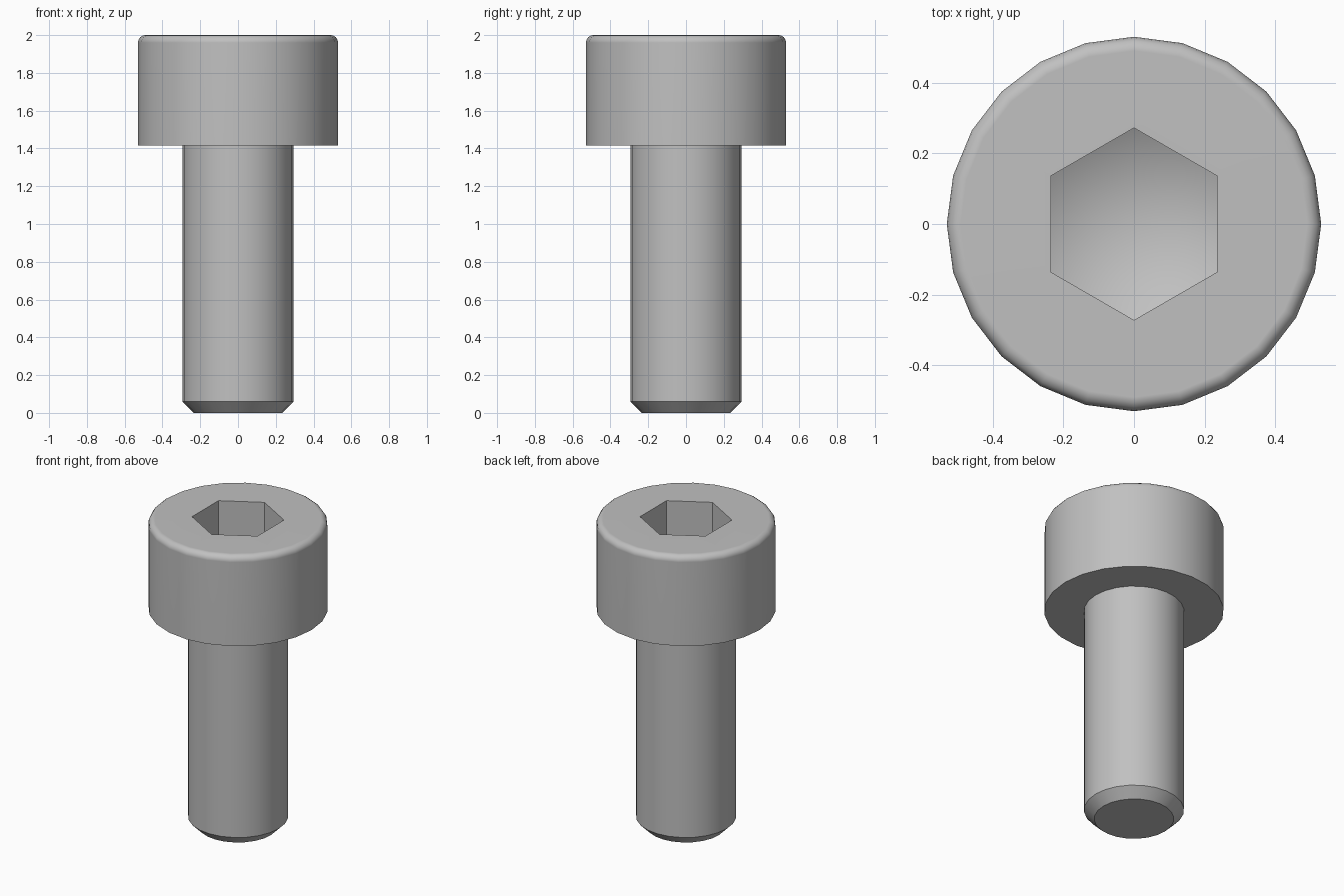
import bpy, bmesh, math

if "Cube" in bpy.data.objects:
    bpy.data.objects.remove(bpy.data.objects["Cube"])

SIDES = 24
HEAD_R, SHANK_R, TIP_R = 0.53, 0.295, 0.235
HEAD_BOTTOM, TOP, FILLET = 1.415, 2.0, 0.04
HEX_R, SOCKET_DEPTH, CONE_DEPTH = 0.272, 0.29, 0.157

steel = bpy.data.materials.new("steel grey")
steel.diffuse_color = (0.53, 0.53, 0.53, 1)
steel.use_nodes = True
steel.node_tree.nodes["Principled BSDF"].inputs["Base Color"].default_value = steel.diffuse_color

bm = bmesh.new()


def ring(r, z, n=SIDES, start=0.0):
    return [bm.verts.new((r * math.cos(start + i * math.tau / n),
                          r * math.sin(start + i * math.tau / n), z)) for i in range(n)]


def bridge(a, b):
    n = len(a)
    for i in range(n):
        j = (i + 1) % n
        bm.faces.new((a[i], a[j], b[j], b[i]))


# Outer profile: chamfered tip, shank, head underside, head wall, rounded rim
profile = [(TIP_R, 0), (SHANK_R, 0.06), (SHANK_R, HEAD_BOTTOM), (HEAD_R, HEAD_BOTTOM)]
for i in range(5):
    a = i * math.pi / 8
    profile.append((HEAD_R - FILLET + FILLET * math.cos(a), TOP - FILLET + FILLET * math.sin(a)))
rings = [ring(r, z) for r, z in profile]
bm.faces.new(rings[0][::-1])
for a, b in zip(rings, rings[1:]):
    bridge(a, b)

# Flat top around the hexagonal socket
rim = rings[-1]
hex_top = ring(HEX_R, TOP, 6, math.pi / 6)
hex_low = ring(HEX_R, TOP - SOCKET_DEPTH, 6, math.pi / 6)
for k in range(6):
    arc = [rim[(2 + 4 * k + i) % SIDES] for i in range(5)]
    bm.faces.new(arc + [hex_top[(k + 1) % 6], hex_top[k]])

# Socket walls and drilled conical floor
bridge(hex_top, hex_low)
apex = bm.verts.new((0, 0, TOP - SOCKET_DEPTH - CONE_DEPTH))
for k in range(6):
    bm.faces.new((hex_low[k], hex_low[(k + 1) % 6], apex))

bmesh.ops.recalc_face_normals(bm, faces=bm.faces)
mesh = bpy.data.meshes.new("socket_screw")
bm.to_mesh(mesh)
bm.free()
mesh.materials.append(steel)
screw = bpy.data.objects.new("socket_screw", mesh)
bpy.context.collection.objects.link(screw)

# Smooth round surfaces, crisp edges, flat large faces
bpy.context.view_layer.objects.active = screw
screw.select_set(True)
bpy.ops.object.shade_smooth_by_angle(angle=math.radians(35))
weighted = screw.modifiers.new("even_shading", 'WEIGHTED_NORMAL')
weighted.keep_sharp = True
